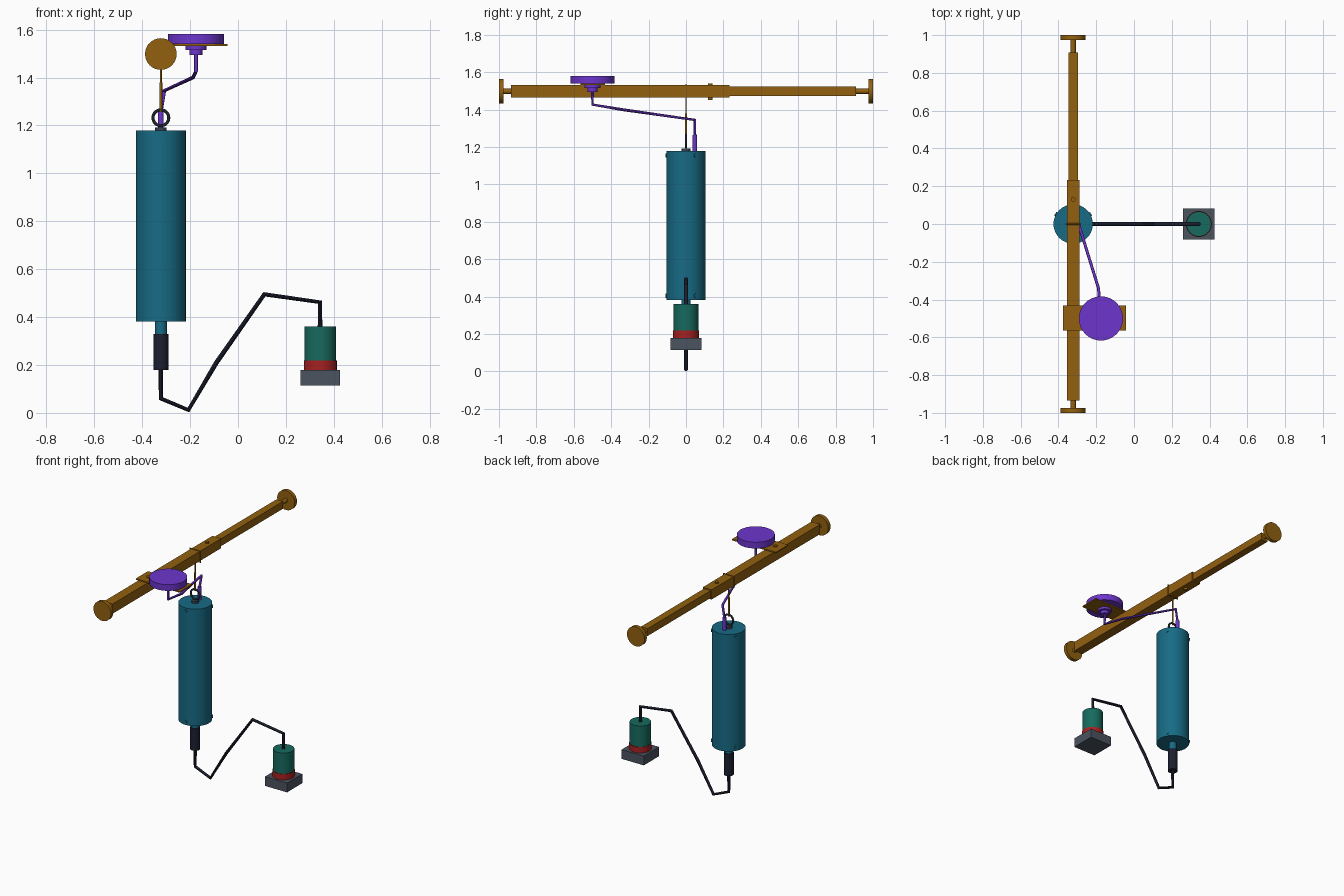
import bpy
from math import pi, cos, sin, radians
from mathutils import Vector

if "Cube" in bpy.data.objects:
    bpy.data.objects.remove(bpy.data.objects["Cube"])


def mat(name, hex_code):
    m = bpy.data.materials.new(name)
    c = [int(hex_code[i:i + 2], 16) / 255 for i in (0, 2, 4)]
    m.diffuse_color = [((v + 0.055) / 1.055) ** 2.4 if v > 0.04 else v / 12.92 for v in c] + [1]
    m.use_nodes = True
    m.node_tree.nodes["Principled BSDF"].inputs["Base Color"].default_value = m.diffuse_color
    return m


BROWN = mat("bronze_brown", "92600f")
TEAL = mat("blue_teal", "176b85")
PURPLE = mat("purple", "6d35cc")
BLACK = mat("cable_black", "1c2030")
RED = mat("red", "a82020")
GREEN = mat("green", "166a5e")
GREY = mat("slate_grey", "4b5360")
STEEL = mat("dark_steel", "374151")


def finish(name, m, smooth=True):
    o = bpy.context.object
    o.name = name
    o.data.materials.append(m)
    if smooth:
        bpy.ops.object.shade_smooth_by_angle(angle=radians(35))
    return o


def cyl(name, a, b, r, m, n=32):
    """Cylinder between two points."""
    a, b = Vector(a), Vector(b)
    d = b - a
    bpy.ops.mesh.primitive_cylinder_add(vertices=n, radius=r, depth=d.length, location=(a + b) / 2,
                                        rotation=d.to_track_quat('Z', 'Y').to_euler())
    return finish(name, m)


def vcyl(name, x, y, z0, z1, r, m, n=32):
    return cyl(name, (x, y, z0), (x, y, z1), r, m, n)


def box(name, lo, hi, m):
    lo, hi = Vector(lo), Vector(hi)
    bpy.ops.mesh.primitive_cube_add(size=1, location=(lo + hi) / 2)
    bpy.context.object.scale = hi - lo
    bpy.ops.object.transform_apply(location=False, rotation=False, scale=True)
    return finish(name, m, False)


def tube(name, pts, r, m, closed=False):
    """Round cable along a polyline."""
    cu = bpy.data.curves.new(name, 'CURVE')
    cu.dimensions = '3D'
    cu.bevel_depth, cu.bevel_resolution, cu.use_fill_caps = r, 3, True
    s = cu.splines.new('POLY')
    s.points.add(len(pts) - 1)
    for p, co in zip(s.points, pts):
        p.co = (*co, 1)
    s.use_cyclic_u = closed
    o = bpy.data.objects.new(name, cu)
    bpy.context.collection.objects.link(o)
    bpy.ops.object.select_all(action='DESELECT')
    o.select_set(True)
    bpy.context.view_layer.objects.active = o
    bpy.ops.object.convert(target='MESH')
    return finish(name, m)


X, ZB = -0.322, 1.498      # axis of the hanging body, height of the bar

# Telescoping crossbar with end pads
box("outer_bar", (X - .033, -.935, ZB - .033), (X + .033, .232, ZB + .033), BROWN)
box("inner_bar", (X - .025, .2, ZB - .025), (X + .025, .908, ZB + .025), BROWN)
for side, start in ((-1, .92), (1, .9)):
    cyl("end_screw", (X, side * start, ZB), (X, side * .98, ZB), .014, BROWN, 20)
    cyl("end_pad", (X, side * .975, ZB), (X, side, ZB), .066, BROWN, 32)
vcyl("lock_pin", X, .13, ZB - .046, ZB + .042, .012, BROWN, 16)

# Side bracket with the antenna disc
PX, PY = -.175, -.5
box("bracket_plate", (-.375, -.563, 1.531), (-.043, -.432, 1.539), BROWN)
vcyl("bracket_bolt", X, PY, 1.535, 1.546, .014, BROWN, 16)
vcyl("antenna_disc", PX, PY, 1.539, 1.581, .117, PURPLE, 40)
vcyl("antenna_nut", PX, PY, 1.515, 1.539, .044, PURPLE, 24)
vcyl("antenna_collar", PX, PY, 1.495, 1.516, .027, PURPLE, 24)
tube("antenna_cable", [(PX, PY, 1.5), (PX, PY, 1.427), (-.188, -.34, 1.4), (-.308, .047, 1.345),
                       (X, .047, 1.26), (X, .047, 1.19)], .008, PURPLE)
vcyl("antenna_plug", X, .047, 1.18, 1.265, .012, PURPLE, 16)

# Suspension strap and lifting eye
h = .039
tube("strap_loop", [(X - h, 0, ZB - h), (X + h, 0, ZB - h), (X + h, 0, ZB + h - .002),
                    (X - h, 0, ZB + h - .002)], .004, BROWN, True)
vcyl("strap", X, 0, 1.36, ZB - h, .004, BROWN, 12)
vcyl("strap_end", X, 0, 1.255, 1.38, .006, BROWN, 12)
vcyl("eye_base", X, 0, 1.176, 1.192, .024, STEEL, 24)
bpy.ops.mesh.primitive_torus_add(location=(X, 0, 1.232), rotation=(pi / 2, 0, 0), major_radius=.033,
                                 minor_radius=.0065, major_segments=32, minor_segments=10)
finish("lifting_eye", STEEL)

# Hanging cylindrical body with cap screws
vcyl("body", X, 0, .382, 1.178, .104, TEAL, 40)
for z in (.405, 1.155):
    for deg in (30, 150, 270):
        d = Vector((cos(radians(deg)), sin(radians(deg)), 0))
        c = Vector((X, 0, z))
        cyl("cap_screw", c + d * .09, c + d * .109, .011, TEAL, 16)
vcyl("bottom_socket", X, 0, .32, .385, .025, TEAL, 24)
vcyl("cable_plug", X, 0, .18, .33, .031, BLACK, 24)

# Sensor on its base, linked by the black cable
SX = .3435
tube("sensor_cable", [(X, 0, .19), (X, 0, .06), (-.207, 0, .012), (-.09, 0, .21), (.11, 0, .495),
                      (.3425, 0, .462), (.3425, 0, .35)], .01, BLACK)
box("sensor_base", (SX - .083, -.082, .115), (SX + .083, .082, .178), GREY)
vcyl("sensor_ring", SX, 0, .178, .218, .069, RED)
vcyl("sensor_body", SX, 0, .215, .36, .066, GREEN)
